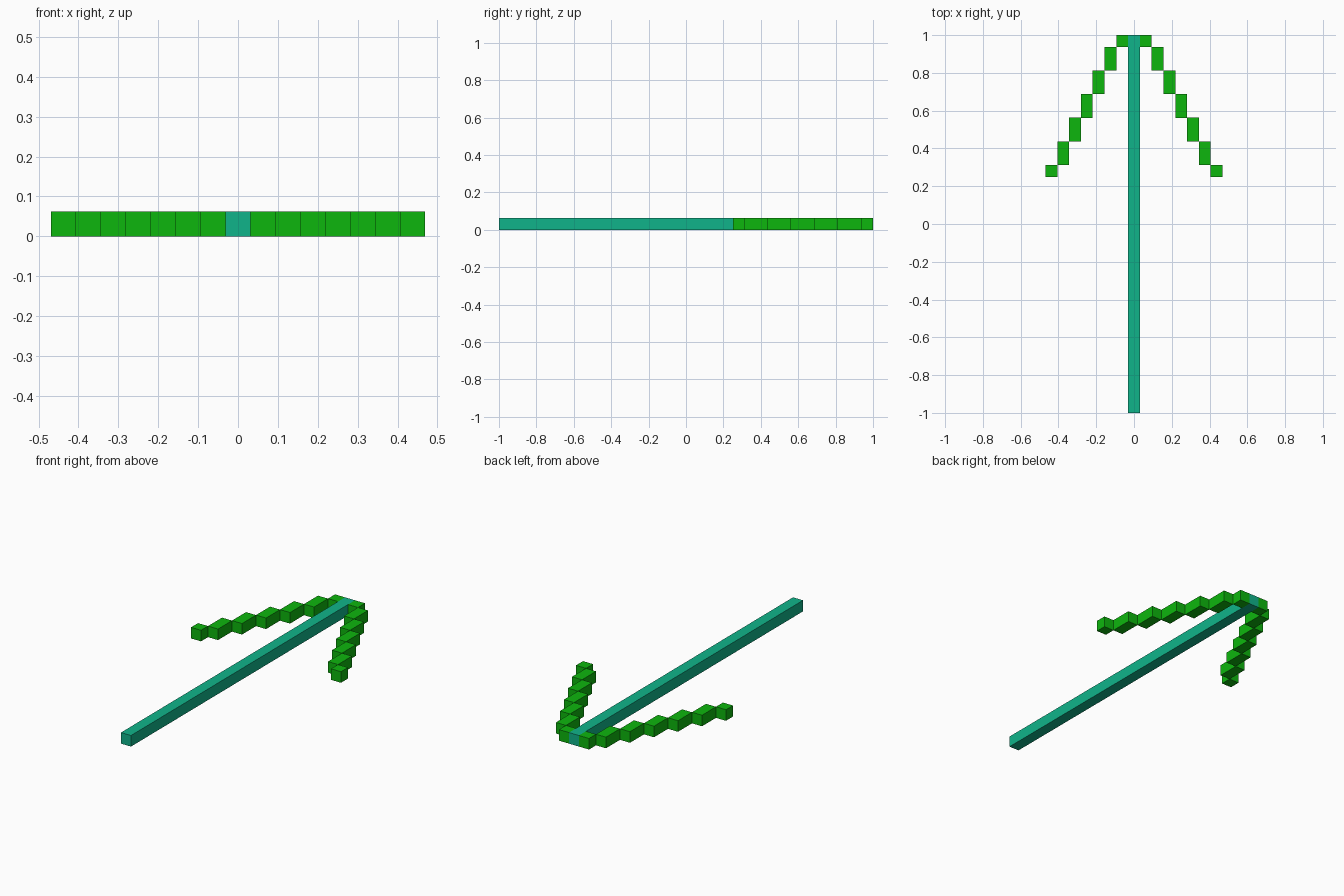
import bpy
import bmesh
from mathutils import Matrix, Vector

default = bpy.data.objects.get("Cube")
if default:
    bpy.data.objects.remove(default, do_unlink=True)

U = 0.0625  # block unit


def material(name, rgb):
    m = bpy.data.materials.new(name)
    m.use_nodes = True
    m.diffuse_color = (*rgb, 1)
    m.node_tree.nodes["Principled BSDF"].inputs["Base Color"].default_value = (*rgb, 1)
    return m


def blocks(name, boxes, mat):
    """One flat-shaded object from (x0, x1, y0, y1) boxes, one unit tall."""
    bm = bmesh.new()
    for x0, x1, y0, y1 in boxes:
        centre = Vector(((x0 + x1) / 2, (y0 + y1) / 2, U / 2))
        size = Matrix.Diagonal((x1 - x0, y1 - y0, U, 1))
        bmesh.ops.create_cube(bm, size=1, matrix=Matrix.Translation(centre) @ size)
    mesh = bpy.data.meshes.new(name)
    bm.to_mesh(mesh)
    bm.free()
    mesh.materials.append(mat)
    obj = bpy.data.objects.new(name, mesh)
    bpy.context.collection.objects.link(obj)
    return obj


teal = material("teal", (0.005, 0.456, 0.254))
green = material("green", (0.004, 0.468, 0.004))

# Long straight shaft
blocks("shaft", [(-U / 2, U / 2, -1, 1)], teal)

# Stepped arrowhead arms: one-unit ends, two-unit steps between
for side, name in ((1, "left_arm"), (-1, "right_arm")):
    boxes = []
    x, y = U / 2, 1.0
    for length in (1, 2, 2, 2, 2, 2, 1):
        x0, x1 = sorted((side * x, side * (x + U)))
        boxes.append((x0, x1, y - length * U, y))
        x += U
        y -= length * U
    blocks(name, boxes, green)
